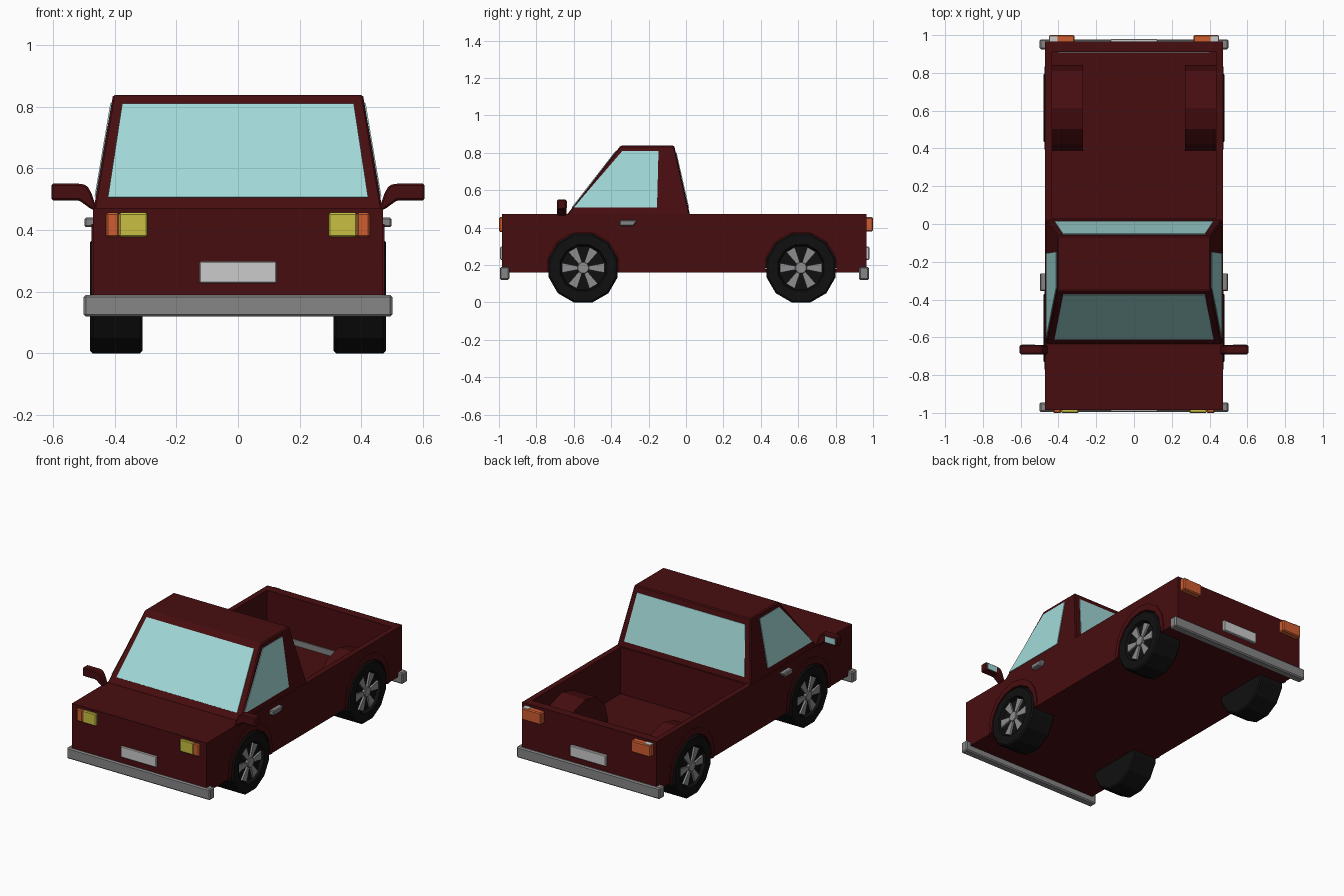
import bpy, bmesh, math
from mathutils import Vector

if "Cube" in bpy.data.objects:
    bpy.data.objects.remove(bpy.data.objects["Cube"])


def material(name, r, g, b):
    m = bpy.data.materials.new(name)
    m.diffuse_color = (r, g, b, 1)
    m.use_nodes = True
    m.node_tree.nodes["Principled BSDF"].inputs["Base Color"].default_value = m.diffuse_color
    return m


RED = material("dark red paint", 0.064, 0.004, 0.005)
GLASS = material("pale blue glass", 0.36, 0.70, 0.69)
BLACK = material("black rubber", 0.005, 0.005, 0.005)
GREY = material("bumper grey", 0.24, 0.24, 0.24)
SILVER = material("wheel silver", 0.27, 0.27, 0.27)
WHITE = material("plate white", 0.60, 0.60, 0.60)
YELLOW = material("lamp yellow", 0.58, 0.52, 0.055)
ORANGE = material("lamp orange", 0.62, 0.11, 0.03)


def finish(name, bm, mat, bevel=0):
    bmesh.ops.recalc_face_normals(bm, faces=bm.faces)
    if bevel:
        bmesh.ops.bevel(bm, geom=bm.edges[:], offset=bevel, segments=1, affect='EDGES')
    me = bpy.data.meshes.new(name)
    bm.to_mesh(me)
    bm.free()
    me.materials.append(mat)
    ob = bpy.data.objects.new(name, me)
    bpy.context.collection.objects.link(ob)
    return ob


def loft(name, rings, mat, bevel=0):
    """Skin closed rings of equal length and cap both ends."""
    bm = bmesh.new()
    vs = [[bm.verts.new(p) for p in ring] for ring in rings]
    n = len(vs[0])
    for a, b in zip(vs, vs[1:]):
        for i in range(n):
            bm.faces.new((a[i], a[(i + 1) % n], b[(i + 1) % n], b[i]))
    bm.faces.new(vs[0])
    bm.faces.new(vs[-1])
    return finish(name, bm, mat, bevel)


def box(name, x, y, z, mat, bevel=0):
    rect = [(x[0], y[0]), (x[1], y[0]), (x[1], y[1]), (x[0], y[1])]
    return loft(name, [[(p, q, h) for p, q in rect] for h in z], mat, bevel)


def side_prism(name, pts, x0, x1, mat, bevel=0):
    """Outline in y and z, extruded along x."""
    return loft(name, [[(x, y, z) for y, z in pts] for x in (x0, x1)], mat, bevel)


def plate(name, pts, mat, t=0.004):
    """Thin sheet centred on a planar outline."""
    v = [Vector(p) for p in pts]
    n = (v[1] - v[0]).cross(v[2] - v[0]).normalized() * t
    return loft(name, [[p - n for p in v], [p + n for p in v]], mat)


def arc(cy, cz, r, a0, a1, n):
    return [(cy + r * math.cos(math.radians(a0 + (a1 - a0) * i / n)),
             cz + r * math.sin(math.radians(a0 + (a1 - a0) * i / n))) for i in range(n + 1)]


def cut(ob, cutter):
    mod = ob.modifiers.new("cut", 'BOOLEAN')
    mod.operation = 'DIFFERENCE'
    mod.solver = 'EXACT'
    mod.object = cutter
    bpy.context.view_layer.objects.active = ob
    bpy.ops.object.modifier_apply(modifier=mod.name)


AXLES = {"front": -0.55, "rear": 0.615}
WZ, WR = 0.185, 0.185

# Lower body with open bed
body = box("body", (-0.47, 0.47), (-0.985, 0.965), (0.16, 0.472), RED)
bed = box("bed_cutter", (-0.435, 0.435), (0.03, 0.91), (0.178, 0.7), RED)
cut(body, bed)
bpy.data.objects.remove(bed)

# Wheel housings in the bed, wheel wells and arch flares
for s in (-1, 1):
    housing = side_prism("bed_wheel_housing", arc(AXLES["rear"], WZ, 0.225, 0, 180, 6),
                         s * 0.27, s * 0.45, RED)
    for end, cy in AXLES.items():
        well = side_prism("well_cutter", arc(cy, WZ, 0.197, 15, 345, 11), s * 0.3, s * 0.6, RED)
        cut(body, well)
        if end == "rear":
            cut(housing, well)
        bpy.data.objects.remove(well)
        flare = ([(cy + 0.217, 0.16)] + arc(cy, 0.2, 0.22, 0, 180, 8) + [(cy - 0.217, 0.16)]
                 + [(cy - 0.195, 0.16)] + arc(cy, WZ, 0.195, 180, 0, 8) + [(cy + 0.195, 0.16)])
        side_prism(end + "_arch_flare", flare, s * 0.46, s * 0.475, RED)

# Cab tapering toward the roof
Z0, Z1 = 0.465, 0.838


def cab_x(z):
    return 0.468 - (z - Z0) * 0.063 / (Z1 - Z0)


def front_y(z):
    return -0.64 + (z - Z0) * 0.29 / (Z1 - Z0)


def back_y(z):
    return 0.022 - (z - Z0) * 0.085 / (Z1 - Z0)


loft("cab", [[(-cab_x(z), front_y(z), z), (cab_x(z), front_y(z), z),
              (cab_x(z), back_y(z), z), (-cab_x(z), back_y(z), z)] for z in (Z0, Z1)], RED, 0.006)

# Windows
for name, fy, lo, hi in (("windscreen", front_y, 0.505, 0.808), ("rear_window", back_y, 0.505, 0.80)):
    plate(name, [(-cab_x(lo) + 0.04, fy(lo), lo), (cab_x(lo) - 0.04, fy(lo), lo),
                 (cab_x(hi) - 0.035, fy(hi), hi), (-cab_x(hi) + 0.035, fy(hi), hi)], GLASS)
for s in (-1, 1):
    plate("side_window", [(s * cab_x(z), y, z) for y, z in
                          ((-0.60, 0.508), (-0.155, 0.508), (-0.147, 0.81), (-0.34, 0.81))], GLASS)

# Bumpers, number plates and inner tailgate strip
box("front_bumper", (-0.5, 0.5), (-0.995, -0.945), (0.12, 0.19), GREY, 0.007)
box("rear_bumper", (-0.5, 0.5), (0.925, 0.978), (0.12, 0.19), GREY, 0.007)
box("front_number_plate", (-0.125, 0.125), (-0.994, -0.98), (0.228, 0.298), WHITE, 0.004)
box("rear_number_plate", (-0.125, 0.125), (0.96, 0.98), (0.228, 0.298), WHITE, 0.004)
box("tailgate_strip", (-0.4, 0.4), (0.904, 0.911), (0.178, 0.215), GREY)

for s in (-1, 1):
    # Lamps
    box("headlamp", (s * 0.293, s * 0.386), (-1.0, -0.97), (0.378, 0.456), YELLOW, 0.005)
    box("indicator", (s * 0.386, s * 0.427), (-1.0, -0.97), (0.378, 0.456), ORANGE, 0.005)
    box("tail_lamp", (s * 0.315, s * 0.45), (0.95, 1.0), (0.38, 0.456), ORANGE, 0.006)
    box("tail_lamp_cap", (s * 0.405, s * 0.447), (0.955, 0.995), (0.453, 0.458), WHITE)

    # Door handle
    side_prism("door_handle", [(-0.355, 0.41), (-0.28, 0.41), (-0.258, 0.44), (-0.355, 0.44)],
               s * 0.465, s * 0.498, GREY, 0.005)

    # Wing mirror on a sloped arm
    outline = [(0.455, 0.462), (0.475, 0.467), (0.515, 0.496), (0.605, 0.496),
               (0.605, 0.55), (0.51, 0.55), (0.49, 0.545), (0.475, 0.52)]
    loft("wing_mirror", [[(s * x, y, z) for x, z in outline] for y in (-0.69, -0.64)], RED, 0.006)
    box("mirror_glass", (s * 0.525, s * 0.595), (-0.642, -0.637), (0.504, 0.542), GLASS)

    for end, cy in AXLES.items():
        # Tyre with a recessed centre
        profile = [(0.177, 0.31), (WR, 0.318), (WR, 0.47), (0.176, 0.479),
                   (0.124, 0.479), (0.115, 0.458)]
        k = WR / math.cos(math.radians(15)) / WR
        loft(end + "_tyre", [[(s * x, y, z) for y, z in arc(cy, WZ, r * k, 15, 345, 11)]
                             for r, x in profile], BLACK)
        # Hub and six flared spokes
        side_prism(end + "_hub", arc(cy, WZ, 0.032, 15, 345, 11), s * 0.45, s * 0.476, SILVER, 0.003)
        for i in range(6):
            a = math.radians(60 * i)
            c, d = math.cos(a), math.sin(a)
            spoke = [(cy + r * c - w * d, WZ + r * d + w * c) for r, w in
                     ((0.025, -0.009), (0.113, -0.026), (0.113, 0.026), (0.025, 0.009))]
            side_prism(end + "_spoke", spoke, s * 0.45, s * 0.47, SILVER)
